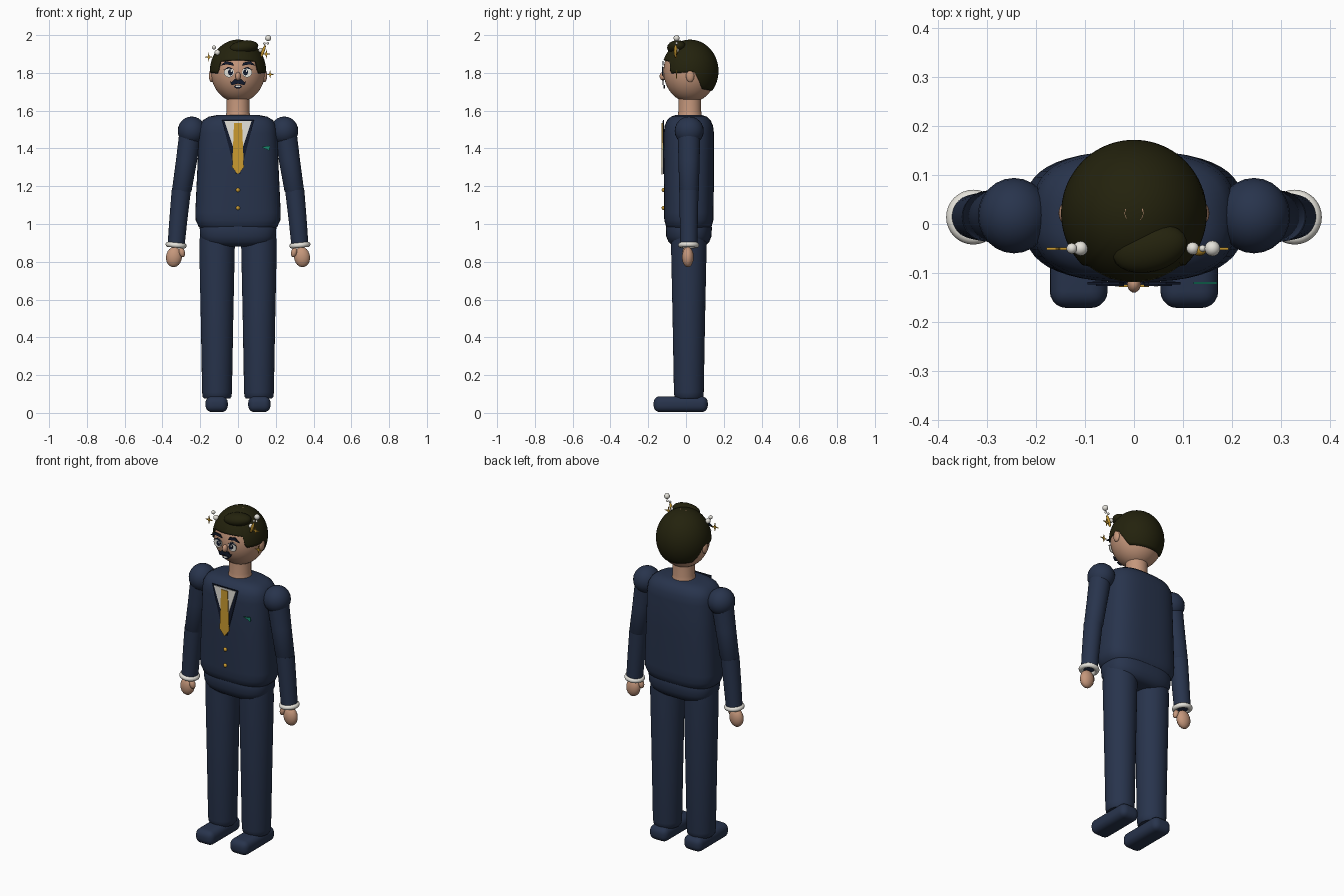
import bpy, bmesh, math
from mathutils import Vector, Matrix

cube = bpy.data.objects.get("Cube")
if cube:
    bpy.data.objects.remove(cube, do_unlink=True)


def material(name, r, g, b):
    m = bpy.data.materials.new(name)
    m.use_nodes = True
    m.diffuse_color = (r, g, b, 1)
    m.node_tree.nodes["Principled BSDF"].inputs["Base Color"].default_value = (r, g, b, 1)
    return m


NAVY = material("navy cloth", .021, .034, .073)
DARK = material("dark navy", .006, .01, .025)
SKIN = material("skin", .56, .31, .2)
HAIR = material("dark brown hair", .017, .016, .004)
WHITE = material("off white", .78, .76, .7)
GOLD = material("gold", .6, .33, .03)
TEAL = material("teal", .01, .24, .15)


def finish(name, bm, mat, angle=40):
    """Turn a bmesh into a shaded, coloured object."""
    bmesh.ops.recalc_face_normals(bm, faces=bm.faces)
    me = bpy.data.meshes.new(name)
    bm.to_mesh(me)
    bm.free()
    ob = bpy.data.objects.new(name, me)
    bpy.context.collection.objects.link(ob)
    me.materials.append(mat)
    bpy.ops.object.select_all(action="DESELECT")
    ob.select_set(True)
    bpy.context.view_layer.objects.active = ob
    bpy.ops.object.shade_smooth_by_angle(angle=math.radians(angle))
    return ob


def ball(name, centre, radii, mat, turn=(0, 0, 0), seg=24):
    bm = bmesh.new()
    bmesh.ops.create_uvsphere(bm, u_segments=seg, v_segments=seg // 2, radius=1)
    ob = finish(name, bm, mat, 60)
    ob.location, ob.scale, ob.rotation_euler = centre, radii, turn
    return ob


def loft(name, rings, mat, power=2.0, seg=48):
    """Skin superellipse rings given as (x, y, z, rx, ry)."""
    bm = bmesh.new()
    loops = []
    for x, y, z, rx, ry in rings:
        loop = []
        for i in range(seg):
            a = math.tau * i / seg
            c, s = math.cos(a), math.sin(a)
            loop.append(bm.verts.new((x + rx * math.copysign(abs(c) ** (2 / power), c),
                                      y + ry * math.copysign(abs(s) ** (2 / power), s), z)))
        loops.append(loop)
    for a, b in zip(loops, loops[1:]):
        for i in range(seg):
            j = (i + 1) % seg
            bm.faces.new((a[i], a[j], b[j], b[i]))
    bm.faces.new(loops[0])
    bm.faces.new(loops[-1])
    return finish(name, bm, mat, 50)


def plate(name, pts, y, mat, thick=.005):
    """Thin upright plate from an x-z outline, growing forward from y."""
    bm = bmesh.new()
    face = bm.faces.new([bm.verts.new((x, y, z)) for x, z in pts])
    new = bmesh.ops.extrude_face_region(bm, geom=[face])["geom"]
    bmesh.ops.translate(bm, vec=(0, -thick, 0),
                        verts=[v for v in new if isinstance(v, bmesh.types.BMVert)])
    return finish(name, bm, mat, 20)


def oval(x, z, rx, rz, n=20):
    return [(x + rx * math.cos(math.tau * i / n), z + rz * math.sin(math.tau * i / n)) for i in range(n)]


def star(x, z, r):
    return [(x + q * math.sin(i * math.pi / 4), z + q * math.cos(i * math.pi / 4))
            for i in range(8) for q in [r if i % 2 == 0 else r * .25]]


# Jacket body and hips
loft("jacket", [(0, .015, z, rx, ry) for z, rx, ry in
                [(.965, .16, .09), (.97, .185, .105), (.985, .208, .12), (1.02, .224, .13),
                 (1.06, .226, .131), (1.3, .215, .133), (1.48, .208, .133), (1.52, .202, .128),
                 (1.55, .185, .115), (1.568, .155, .095), (1.577, .11, .07)]], NAVY, 2.8)
loft("hips", [(0, .015, z, rx, ry) for z, rx, ry in
              [(.882, .14, .07), (.888, .165, .09), (.905, .185, .108), (.935, .2, .12),
               (.98, .203, .122), (1.03, .19, .11)]], NAVY, 2.8)

# Limbs, built for both sides
for side, s in (("left", 1), ("right", -1)):
    loft(side + "_trouser_leg", [(s * x, .015, z, r, r) for x, z, r in
         [(.111, .075, .068), (.111, .085, .076), (.111, .11, .079), (.111, .5, .086),
          (.111, .88, .094), (.111, .95, .09)]], NAVY)
    # Shoe
    bm = bmesh.new()
    bmesh.ops.create_cube(bm, size=1)
    bmesh.ops.scale(bm, vec=(.118, .287, .084), verts=bm.verts)
    bmesh.ops.translate(bm, vec=(s * .113, -.028, .046), verts=bm.verts)
    bmesh.ops.bevel(bm, geom=bm.edges[:], offset=.034, segments=5, profile=.5, affect="EDGES")
    finish(side + "_shoe", bm, NAVY)
    # Sleeve
    ball(side + "_shoulder", (s * .245, .017, 1.493), (.074, .077, .076), NAVY)
    loft(side + "_upper_sleeve", [(s * x, .016, z, r, r) for x, z, r in
         [(.299, 1.165, .046), (.298, 1.175, .052), (.272, 1.34, .056), (.25, 1.49, .06)]], NAVY)
    loft(side + "_lower_sleeve", [(s * x, .015, z, r, r) for x, z, r in
         [(.328, .885, .045), (.315, 1.03, .048), (.3, 1.18, .051)]], NAVY)
    # Cuff ring as a bevelled curve circle
    cu = bpy.data.curves.new(side + "_cuff", "CURVE")
    cu.dimensions, cu.bevel_depth, cu.bevel_resolution = "3D", .014, 3
    sp = cu.splines.new("POLY")
    sp.points.add(31)
    sp.use_cyclic_u = True
    for i, p in enumerate(sp.points):
        a = math.tau * i / 32
        p.co = (.042 * math.cos(a), .042 * math.sin(a), 0, 1)
    cu.materials.append(WHITE)
    cuff = bpy.data.objects.new(side + "_cuff", cu)
    bpy.context.collection.objects.link(cuff)
    cuff.location, cuff.rotation_euler = (s * .328, .014, .888), (0, -s * .1, 0)
    # Hand
    ball(side + "_hand", (s * .339, .01, .825), (.042, .031, .054), SKIN, (0, -s * .12, 0))
    ball(side + "_thumb", (s * .297, -.003, .85), (.016, .017, .026), SKIN, (0, s * .25, 0))
    # Face details
    ball(side + "_ear", (s * .14, .022, 1.785), (.014, .022, .034), SKIN)
    plate(side + "_eye", oval(s * .048, 1.803, .026, .027), -.118, WHITE)
    plate(side + "_iris", oval(s * .04, 1.803, .013, .016), -.123, DARK, .003)
    plate(side + "_eye_glint", oval(s * .04 + .005, 1.81, .004, .005), -.126, WHITE, .002)
    plate(side + "_eyelid", [(s * x, z) for x, z in
          [(.02, 1.818), (.05, 1.833), (.078, 1.815), (.05, 1.823)]], -.123, DARK, .004)
    plate(side + "_eyebrow", [(s * x, z) for x, z in
          [(.02, 1.838), (.03, 1.855), (.065, 1.862), (.095, 1.838), (.06, 1.845)]], -.118, DARK, .006)
    plate(side + "_moustache", [(s * x, z) for x, z in
          [(0, 1.762), (.018, 1.768), (.034, 1.752), (.044, 1.757), (.034, 1.735), (0, 1.743)]],
          -.118, DARK, .006)

# Neck and head
loft("neck", [(0, .02, z, r, r) for z, r in [(1.56, .066), (1.585, .062), (1.6, .06), (1.69, .06)]], SKIN)
ball("head", (0, .022, 1.81), (.144, .141, .166), SKIN, seg=48)
ball("nose", (0, -.122, 1.782), (.014, .018, .022), SKIN)
plate("mouth", oval(0, 1.727, .02, .01), -.112, DARK, .006)
plate("teeth", oval(0, 1.729, .013, .005), -.118, WHITE, .002)

# Hair cap: a dome whose lower edge follows the hairline around the head
HAIRLINE = [(-1, 1.868), (-.73, 1.86), (-.7, 1.797), (.15, 1.805), (.5, 1.715), (1, 1.705)]


def hairline(d):
    for (d0, z0), (d1, z1) in zip(HAIRLINE, HAIRLINE[1:]):
        if d <= d1:
            return z0 + (z1 - z0) * (d - d0) / (d1 - d0)
    return HAIRLINE[-1][1]


bm = bmesh.new()
crown = bm.verts.new((0, .022, 1.976))
columns = []
for i in range(80):
    a = math.tau * i / 80
    end = math.acos((hairline(math.sin(a)) - 1.81) / .166)
    columns.append([bm.verts.new((.149 * math.sin(t) * math.cos(a), .022 + .15 * math.sin(t) * math.sin(a),
                                  1.81 + .166 * math.cos(t))) for t in [end * k / 20 for k in range(1, 21)]])
for a, b in zip(columns, columns[1:] + columns[:1]):
    bm.faces.new((crown, a[0], b[0]))
    for k in range(19):
        bm.faces.new((a[k], a[k + 1], b[k + 1], b[k]))
hair = finish("hair_cap", bm, HAIR, 60)
rim = hair.modifiers.new("thickness", "SOLIDIFY")
rim.thickness, rim.offset = .008, -1
ball("hair_quiff", (.032, -.05, 1.936), (.078, .048, .036), HAIR, (0, -.12, .25))

# Shirt front, lapel edge, tie and buttons
plate("lapel_opening", [(-.085, 1.55), (.085, 1.55), (.012, 1.265), (-.012, 1.265)], -.117, DARK)
plate("shirt_front", [(-.072, 1.545), (.072, 1.545), (.022, 1.395), (-.022, 1.395)], -.122, WHITE, .003)
plate("tie", [(-.021, 1.535), (.021, 1.535), (.031, 1.3), (0, 1.262), (-.031, 1.3)], -.125, GOLD, .004)
for name, z in (("upper_button", 1.18), ("lower_button", 1.085)):
    ball(name, (0, -.12, z), (.011, .009, .011), GOLD)
plate("pocket_square", [(.122, 1.408), (.17, 1.415), (.166, 1.388), (.145, 1.398)], -.118, TEAL)

# Floating stars, pearls and a hairpin around the head
for i, (x, z, r) in enumerate([(-.155, 1.884, .024), (.15, 1.9, .025), (.17, 1.792, .023)]):
    plate("star_" + str(i + 1), star(x, z, r), -.048, GOLD)
for i, (x, z, r) in enumerate([(.16, 1.984, .016), (.157, 1.957, .007), (.12, 1.92, .013),
                               (.14, 1.955, .007), (-.127, 1.935, .011), (-.109, 1.908, .015)]):
    ball("pearl_" + str(i + 1), (x, -.05, z), (r, r, r), WHITE, seg=16)
ball("hairpin", (.133, -.055, 1.915), (.008, .01, .035), GOLD, (0, .35, 0))
